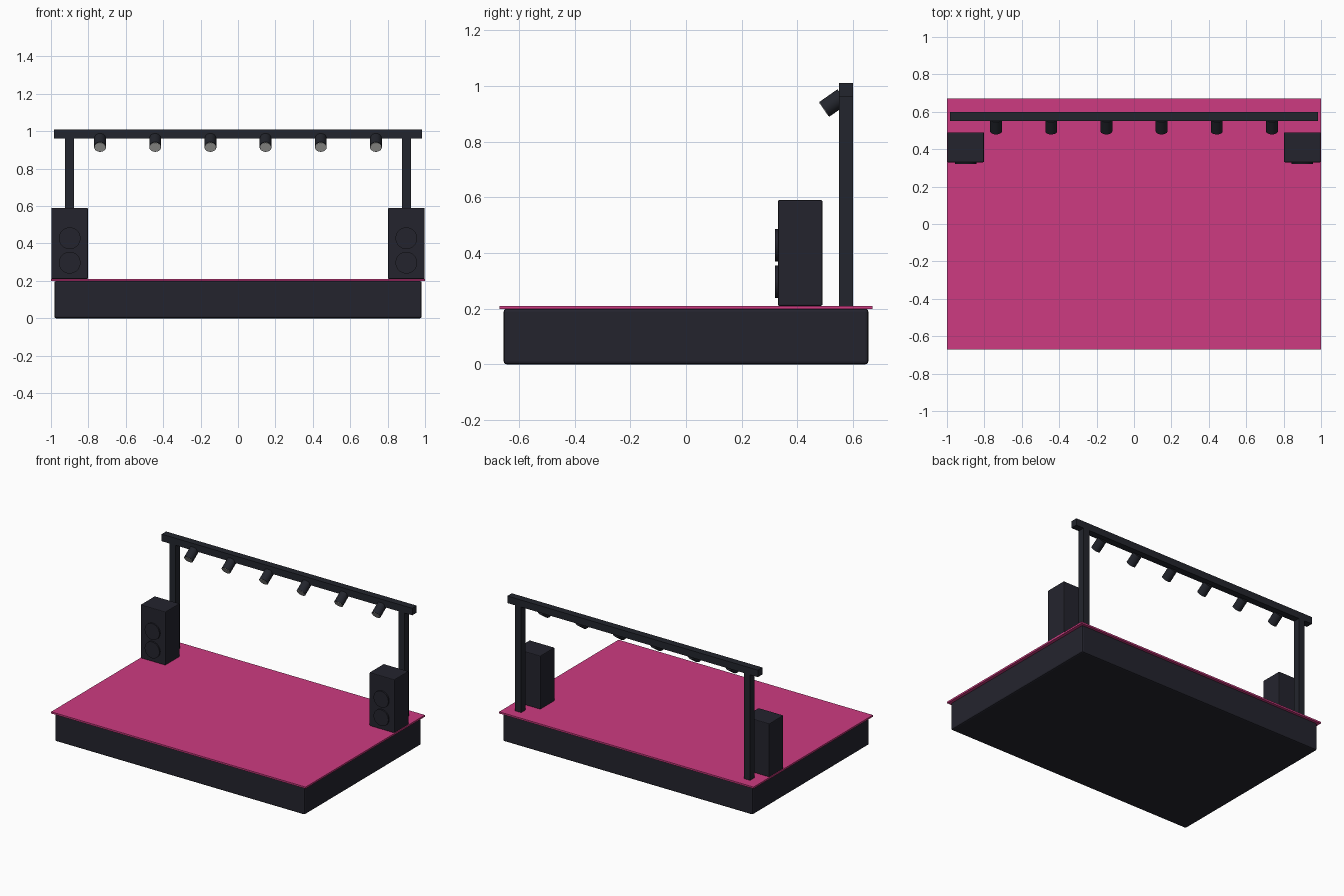
import bpy, math
from mathutils import Vector

if "Cube" in bpy.data.objects:
    bpy.data.objects.remove(bpy.data.objects["Cube"])


def material(name, rgb):
    m = bpy.data.materials.new(name)
    m.diffuse_color = (*rgb, 1)
    m.use_nodes = True
    m.node_tree.nodes["Principled BSDF"].inputs["Base Color"].default_value = m.diffuse_color
    return m


CHARCOAL = material("charcoal", (0.0176, 0.0176, 0.027))
STEEL = material("dark steel", (0.0165, 0.0185, 0.026))
PINK = material("deck pink", (0.61, 0.044, 0.22))
LENS = material("lens grey", (0.55, 0.55, 0.53))


def box(name, lo, hi, mat, bevel=0):
    """Box between two corners, with optional softened edges."""
    lo, hi = Vector(lo), Vector(hi)
    bpy.ops.mesh.primitive_cube_add(size=1, location=(lo + hi) / 2)
    ob = bpy.context.object
    ob.name = name
    ob.scale = hi - lo
    bpy.ops.object.transform_apply(location=False, rotation=False, scale=True)
    ob.data.materials.append(mat)
    if bevel:
        b = ob.modifiers.new("soft edges", 'BEVEL')
        b.width, b.segments = bevel, 2
    return ob


def rod(name, start, end, radius, mat, sides=24):
    """Cylinder running from start to end."""
    start, end = Vector(start), Vector(end)
    axis = end - start
    bpy.ops.mesh.primitive_cylinder_add(
        vertices=sides, radius=radius, depth=axis.length,
        location=(start + end) / 2,
        rotation=axis.to_track_quat('Z', 'Y').to_euler())
    ob = bpy.context.object
    ob.name = name
    ob.data.materials.append(mat)
    bpy.ops.object.shade_smooth_by_angle(angle=math.radians(40))
    return ob


# Platform and its overhanging deck
box("stage_base", (-0.982, -0.655, 0), (0.982, 0.655, 0.2), CHARCOAL, 0.01)
box("stage_deck", (-1, -0.67, 0.198), (1, 0.67, 0.21), PINK)

# Lighting frame
box("top_beam", (-0.985, 0.55, 0.96), (0.985, 0.6, 1.01), STEEL)
for side, label in ((-1, "left"), (1, "right")):
    x = side * 0.9
    box(label + "_post", (x - 0.024, 0.55, 0.21), (x + 0.024, 0.6, 0.96), STEEL)

    # Speaker cabinet with two round drivers on its front
    box(label + "_speaker", (x - 0.098, 0.33, 0.21), (x + 0.098, 0.49, 0.59),
        CHARCOAL, 0.005)
    for z, part in ((0.297, "lower"), (0.428, "upper")):
        rod(f"{label}_{part}_driver", (x, 0.34, z), (x, 0.32, z), 0.058,
            CHARCOAL, 32)

# Row of spotlights tilted forward and down
aim = Vector((0, -math.sin(math.radians(55)), -math.cos(math.radians(55))))
for i in range(6):
    front = Vector(((i - 2.5) * 0.295, 0.497, 0.916))
    rod(f"spotlight_{i + 1}", front - aim * 0.08, front, 0.032, STEEL)
    rod(f"spotlight_lens_{i + 1}", front - aim * 0.004, front + aim * 0.002,
        0.029, LENS)
